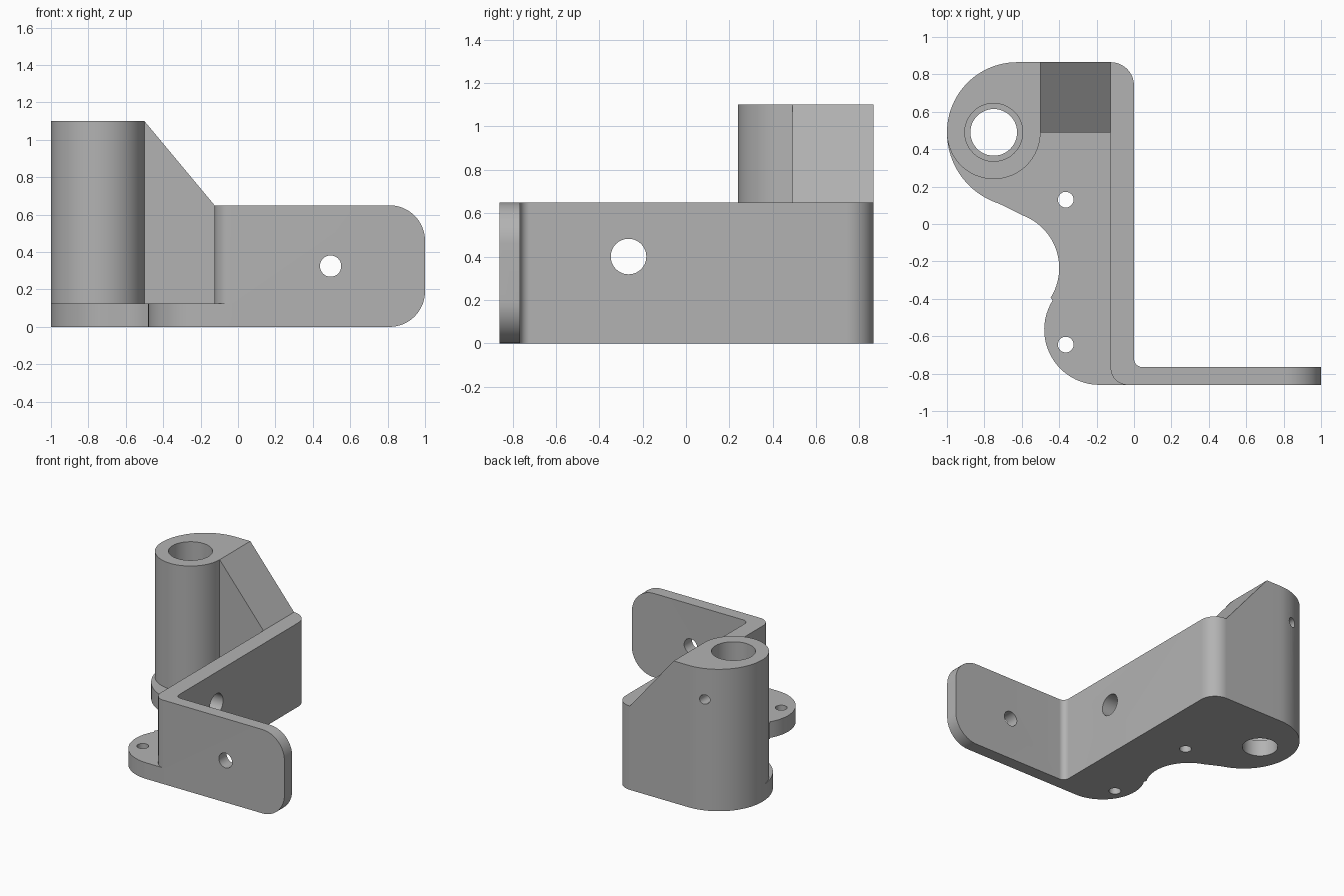
import bpy, bmesh, math

cube = bpy.data.objects.get("Cube")
if cube:
    bpy.data.objects.remove(cube, do_unlink=True)

gray = bpy.data.materials.new("plain gray")
gray.use_nodes = True
GRAY = (0.45, 0.45, 0.45, 1)
gray.diffuse_color = GRAY
gray.node_tree.nodes["Principled BSDF"].inputs["Base Color"].default_value = GRAY


def arc(cx, cy, r, start, end, steps=16):
    """Points along an arc, angles in degrees."""
    pts = []
    for i in range(steps + 1):
        a = math.radians(start + (end - start) * i / steps)
        pts.append((cx + r * math.cos(a), cy + r * math.sin(a)))
    return pts


def prism(name, outline, low, high, axis="z"):
    """Extrude a closed outline: xy along z, xz along y, or yz along x."""
    place = {"z": lambda u, v, d: (u, v, d),
             "y": lambda u, v, d: (u, d, v),
             "x": lambda u, v, d: (d, u, v)}[axis]
    bm = bmesh.new()
    bottom = [bm.verts.new(place(u, v, low)) for u, v in outline]
    top = [bm.verts.new(place(u, v, high)) for u, v in outline]
    bm.faces.new(bottom)
    bm.faces.new(top)
    n = len(outline)
    for i in range(n):
        j = (i + 1) % n
        bm.faces.new((bottom[i], bottom[j], top[j], top[i]))
    bmesh.ops.recalc_face_normals(bm, faces=bm.faces)
    mesh = bpy.data.meshes.new(name)
    bm.to_mesh(mesh)
    bm.free()
    mesh.materials.append(gray)
    obj = bpy.data.objects.new(name, mesh)
    bpy.context.collection.objects.link(obj)
    return obj


def hole(u, v, r, low, high, axis="z"):
    return prism("hole_cutter", arc(u, v, r, 0, 360, 48)[:-1], low, high, axis)


def combine(target, other, operation):
    """Apply an exact boolean and drop the helper."""
    other.hide_render = True
    mod = target.modifiers.new(operation, "BOOLEAN")
    mod.operation = operation
    mod.solver = "EXACT"
    mod.object = other
    bpy.context.view_layer.objects.active = target
    bpy.ops.object.modifier_apply(modifier=mod.name)
    bpy.data.objects.remove(other, do_unlink=True)


BACK, FRONT, HIGH = 0.865, -0.86, 0.65

# Upright wall with its front flange, one folded profile
bracket = prism("bracket", [(-0.125, BACK)]
                + arc(-0.035, FRONT + 0.09, 0.09, 180, 270)
                + [(1, FRONT), (1, -0.765)]
                + arc(0.045, -0.72, 0.045, 270, 180)
                + arc(-0.125, BACK - 0.125, 0.125, 0, 90)[:-1], 0, HIGH)

# Rounded corners at the free end of the flange
r = 0.19
combine(bracket, prism("flange_shape", [(-0.3, 0)]
                       + arc(1 - r, r, r, 270, 360)
                       + arc(1 - r, HIGH - r, r, 0, 90)
                       + [(-0.3, HIGH)], -1, 1, "y"), "INTERSECT")

# Curved foot plate
combine(bracket, prism("base_plate", arc(-0.625, 0.49, 0.375, 90, 180, 24)
                       + arc(-0.6, 0.49, 0.4, 180, 252, 20)[1:]
                       + [(-0.674, 0.086)]
                       + arc(-0.7, -0.235, 0.3, 70, -32, 24)
                       + arc(-0.185, -0.565, 0.295, 148, 270, 24)
                       + [(-0.03, FRONT), (-0.03, 0.6), (-0.125, BACK)],
                       0, 0.125), "UNION")

# Tall tower: half round in front, following the plate edge behind
combine(bracket, prism("tower", arc(-0.75, 0.49, 0.25, 180, 360, 32)
                       + [(-0.5, BACK)]
                       + arc(-0.625, 0.49, 0.375, 90, 180, 24)[:-1],
                       0, 1.1), "UNION")

# Sloping block between tower and wall
combine(bracket, prism("rib", [(-0.55, 0), (-0.12, 0), (-0.12, 0.64),
                               (-0.125, HIGH), (-0.5, 1.1), (-0.55, 1.1)],
                       0.49, BACK, "y"), "UNION")

# Stepped bore, mounting holes, wall and flange holes, rear cross hole
for cutter in (
    hole(-0.75, 0.49, 0.125, -0.1, 1.3),
    hole(-0.75, 0.49, 0.155, 0.125, 1.3),
    hole(-0.365, 0.13, 0.042, -0.1, 0.3),
    hole(-0.365, -0.645, 0.042, -0.1, 0.3),
    hole(-0.265, 0.4, 0.082, -0.2, 0.1, "x"),
    hole(0.495, 0.325, 0.057, -1, -0.6, "y"),
    hole(-0.75, 0.86, 0.036, 0.5, 1, "y"),
):
    combine(bracket, cutter, "DIFFERENCE")

bpy.ops.object.select_all(action="DESELECT")
bracket.select_set(True)
bpy.context.view_layer.objects.active = bracket
bpy.ops.object.shade_smooth_by_angle(angle=math.radians(30))
